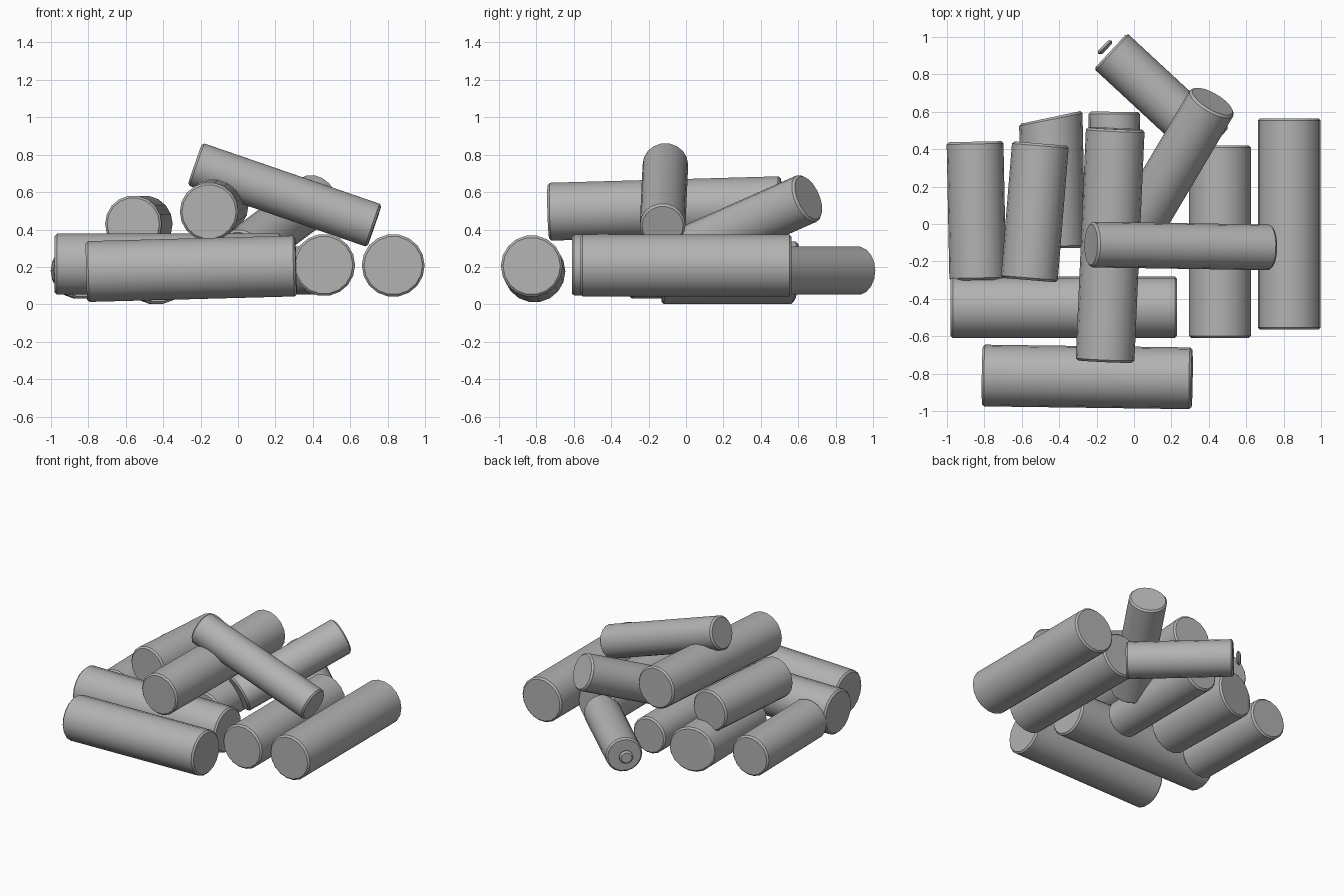
import bpy, bmesh, math
from mathutils import Vector

cube = bpy.data.objects.get("Cube")
if cube:
    bpy.data.objects.remove(cube, do_unlink=True)

wood = bpy.data.materials.new("weathered_grey")
wood.use_nodes = True
grey = (0.45, 0.45, 0.45, 1)
wood.diffuse_color = grey
wood.node_tree.nodes["Principled BSDF"].inputs["Base Color"].default_value = grey

SIDES = 18


def log(name, start, end, radius, slant=0.0):
    """Capped log between two points; slant skews the far cut along x."""
    start, end = Vector(start), Vector(end)
    axis = (end - start).normalized()
    side = axis.cross(Vector((0, 0, 1))).normalized()
    up = side.cross(axis)
    length = (end - start).length
    rim = 0.012
    bm = bmesh.new()
    rings = []
    # cut edge, softened rim, body, softened rim, cut edge
    for along, r in ((0, radius - rim), (rim, radius),
                     (length - rim, radius), (length, radius - rim)):
        ring = []
        for i in range(SIDES):
            a = math.tau * i / SIDES
            p = start + axis * along + (side * math.cos(a) + up * math.sin(a)) * r
            if along > length / 2:
                p += axis * slant * math.cos(a)
            ring.append(bm.verts.new(p))
        rings.append(ring)
    for low, high in zip(rings, rings[1:]):
        for i in range(SIDES):
            j = (i + 1) % SIDES
            bm.faces.new((low[i], low[j], high[j], high[i]))
    bm.faces.new(rings[0])
    bm.faces.new(rings[-1])
    bmesh.ops.recalc_face_normals(bm, faces=bm.faces)
    mesh = bpy.data.meshes.new(name)
    bm.to_mesh(mesh)
    bm.free()
    mesh.materials.append(wood)
    obj = bpy.data.objects.new(name, mesh)
    bpy.context.collection.objects.link(obj)
    bpy.ops.object.select_all(action="DESELECT")
    obj.select_set(True)
    bpy.context.view_layer.objects.active = obj
    bpy.ops.object.shade_smooth_by_angle(angle=math.radians(35))
    return obj


# Bottom layer, lying across the front
log("front_log", (-0.81, -0.81, 0.175), (0.31, -0.825, 0.205), 0.165)
log("second_log", (-0.98, -0.445, 0.215), (0.23, -0.445, 0.215), 0.165)

# Bottom layer, running front to back
log("right_outer_log", (0.83, -0.565, 0.208), (0.83, 0.565, 0.208), 0.168)
log("right_inner_log", (0.46, -0.61, 0.21), (0.46, 0.42, 0.21), 0.166)
log("left_outer_log", (-0.835, -0.3, 0.18), (-0.85, 0.44, 0.18), 0.152)
log("left_inner_log", (-0.43, -0.13, 0.17), (-0.445, 0.57, 0.17), 0.17, 0.03)
log("middle_low_log", (-0.11, -0.25, 0.2), (-0.105, 0.6, 0.2), 0.137)
log("back_log", (0.42, 0.42, 0.18), (-0.125, 0.925, 0.18), 0.13)

# Upper layer
log("left_upper_log", (-0.56, -0.3, 0.43), (-0.5, 0.43, 0.43), 0.152)
log("middle_upper_log", (-0.155, -0.735, 0.495), (-0.1, 0.51, 0.53), 0.157)
log("leaning_log", (0.02, -0.02, 0.27), (0.42, 0.655, 0.57), 0.135)
log("top_log", (-0.23, -0.11, 0.75), (0.73, -0.125, 0.42), 0.122)

# Loose chip beside the back log's cut end
log("wood_chip", (-0.145, 0.935, 0.18), (-0.165, 0.955, 0.18), 0.05)
